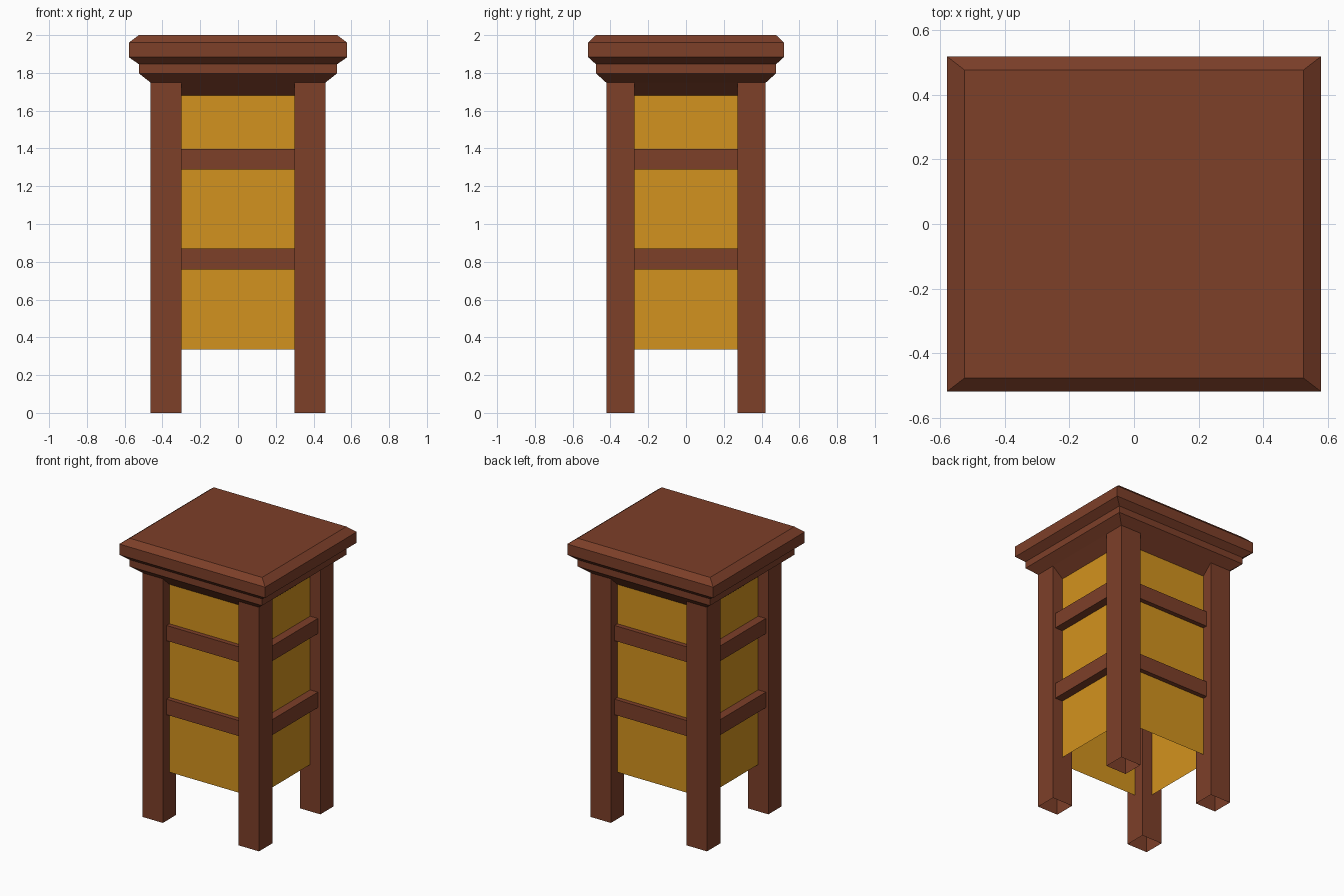
import bpy, bmesh

if "Cube" in bpy.data.objects:
    bpy.data.objects.remove(bpy.data.objects["Cube"])

def material(name, rgb):
    m = bpy.data.materials.new(name)
    m.diffuse_color = (*rgb, 1)
    m.use_nodes = True
    m.node_tree.nodes["Principled BSDF"].inputs["Base Color"].default_value = m.diffuse_color
    return m

wood = material("brown_wood", (0.205, 0.05, 0.022))
gold = material("golden_panel", (0.65, 0.29, 0.013))

def loft(name, rings, mat, center=(0, 0), cap_top=False, cap_bottom=False):
    """Stack rectangular rings (half_x, half_y, z), bottom to top."""
    bm = bmesh.new()
    loops = [[bm.verts.new((center[0] + sx * hx, center[1] + sy * hy, z))
              for sx, sy in ((-1, -1), (1, -1), (1, 1), (-1, 1))]
             for hx, hy, z in rings]
    for a, b in zip(loops, loops[1:]):
        for i in range(4):
            j = (i + 1) % 4
            bm.faces.new((a[i], a[j], b[j], b[i]))
    if cap_top:
        bm.faces.new(loops[-1])
    if cap_bottom:
        bm.faces.new(loops[0][::-1])
    me = bpy.data.meshes.new(name)
    bm.to_mesh(me)
    bm.free()
    me.materials.append(mat)
    ob = bpy.data.objects.new(name, me)
    bpy.context.collection.objects.link(ob)
    return ob

LX, LY = 0.381, 0.347      # leg centres, also the panel planes
HX, HY = 0.081, 0.075      # leg half widths

# Stepped, bevelled top, open underneath
loft("top", [(LX, LY, 1.68), (0.462, 0.422, 1.748), (0.525, 0.477, 1.798),
             (0.525, 0.477, 1.846), (0.578, 0.518, 1.883),
             (0.578, 0.518, 1.96), (0.525, 0.477, 2.0)], wood, cap_top=True)

# Thin panels, open at the bottom
loft("side_panels", [(LX, LY, 0.335), (LX, LY, 1.68)], gold)

# Hollow legs
for sx, side in ((-1, "left"), (1, "right")):
    for sy, end in ((-1, "front"), (1, "back")):
        loft(f"{end}_{side}_leg", [(HX, HY, 0), (HX, HY, 1.748)], wood,
             center=(sx * LX, sy * LY))

# Rails between the legs, standing proud of the panels
RX, RY = 0.442, 0.38       # outer rail faces
for level, z0, z1 in (("lower", 0.759, 0.87), ("upper", 1.289, 1.398)):
    for s, a, b in ((-1, "front", "left"), (1, "back", "right")):
        hx, hy = LX - HX, (RY - LY) / 2
        loft(f"{level}_{a}_rail", [(hx, hy, z0), (hx, hy, z1)], wood,
             (0, s * (RY + LY) / 2), True, True)
        hx, hy = (RX - LX) / 2, LY - HY
        loft(f"{level}_{b}_rail", [(hx, hy, z0), (hx, hy, z1)], wood,
             (s * (RX + LX) / 2, 0), True, True)
